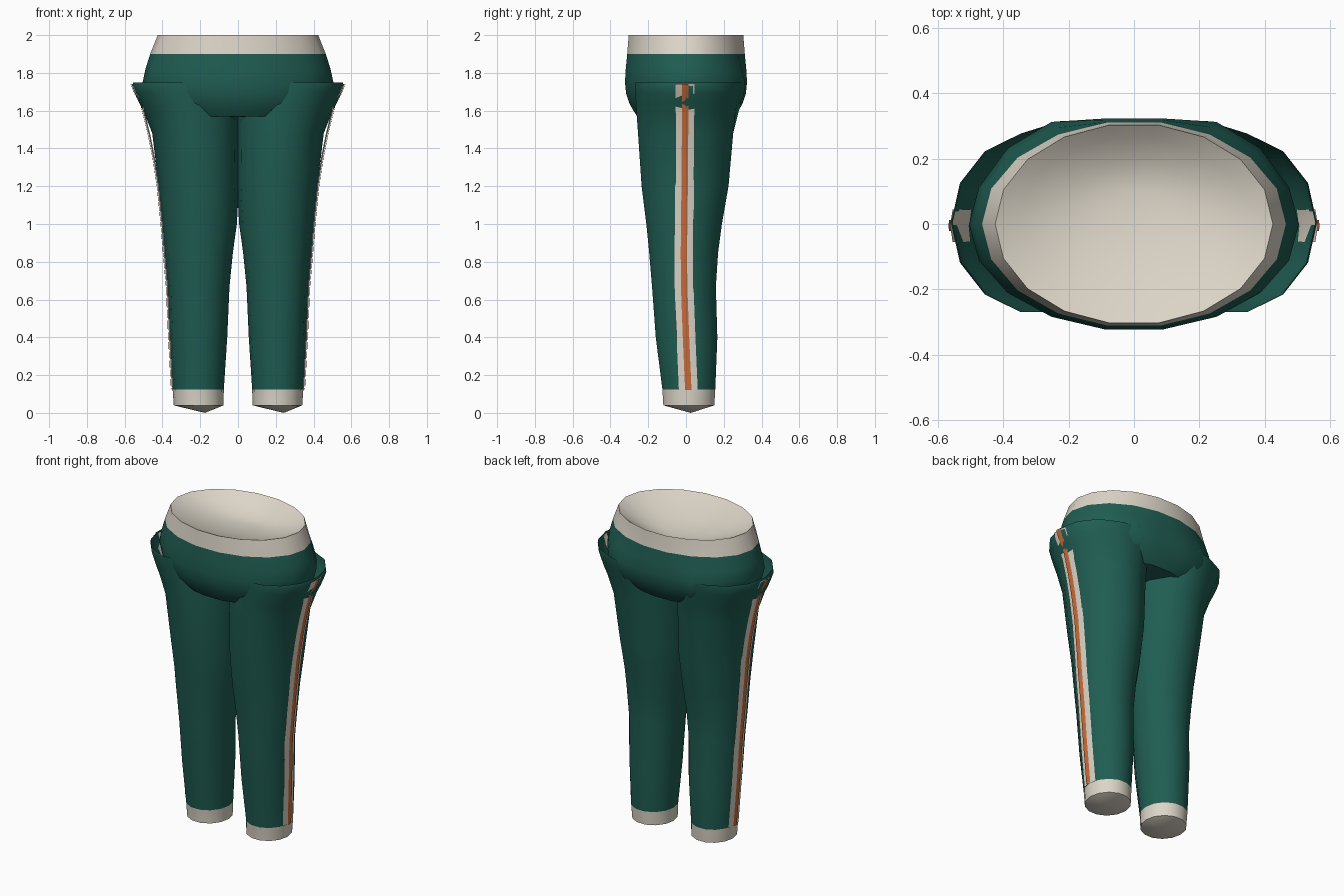
import bpy, bmesh
from math import sin, cos, tau, radians

cube = bpy.data.objects.get("Cube")
if cube:
    bpy.data.objects.remove(cube)


def material(name, rgb):
    mat = bpy.data.materials.new(name)
    mat.use_nodes = True
    mat.diffuse_color = (*rgb, 1)
    mat.node_tree.nodes["Principled BSDF"].inputs["Base Color"].default_value = (*rgb, 1)
    return mat


MATERIALS = [
    material("green cloth", (0.014, 0.11, 0.085)),
    material("cream trim", (0.72, 0.67, 0.58)),
    material("orange stripe", (0.6, 0.155, 0.042)),
]
GREEN, CREAM, ORANGE = range(3)


def loft(bm, rows, colour, closed=True):
    """Skin a list of point rows; colour(z) picks each face's material."""
    loops = [[bm.verts.new(p) for p in row] for row in rows]
    for upper, lower in zip(loops, loops[1:]):
        count = len(upper)
        for i in range(count if closed else count - 1):
            j = (i + 1) % count
            face = bm.faces.new((upper[i], lower[i], lower[j], upper[j]))
            face.material_index = colour(face.calc_center_median().z)
    return loops


def fan(bm, loop, tip, index):
    """Close a ring with triangles that meet at a point."""
    centre = bm.verts.new(tip)
    for a, b in zip(loop, loop[1:] + loop[:1]):
        bm.faces.new((a, centre, b)).material_index = index


def finish(bm, name, angle):
    mesh = bpy.data.meshes.new(name)
    bmesh.ops.recalc_face_normals(bm, faces=bm.faces)
    bm.to_mesh(mesh)
    bm.free()
    for mat in MATERIALS:
        mesh.materials.append(mat)
    obj = bpy.data.objects.new(name, mesh)
    bpy.context.collection.objects.link(obj)
    bpy.ops.object.select_all(action='DESELECT')
    obj.select_set(True)
    bpy.context.view_layer.objects.active = obj
    bpy.ops.object.shade_smooth_by_angle(angle=radians(angle))


# Hips: waistband and seat, with a fuller back on either side
BAND_Z, TOP_Z, HIP_SIDES = 1.9, 2.0, 18
SEAT_COLUMNS = (2, 3, 6, 7)


def hip_ring(z, rx, ry, fullness):
    ring = []
    for i in range(HIP_SIDES):
        angle = tau * i / HIP_SIDES
        scale = fullness if i in SEAT_COLUMNS else 1
        ring.append((rx * cos(angle), ry * sin(angle) * scale, z))
    return ring


hip_profile = [
    (TOP_Z, 0.425, 0.308, 1), (BAND_Z, 0.465, 0.316, 1), (1.82, 0.49, 0.324, 1.05),
    (1.75, 0.505, 0.328, 1.1), (1.69, 0.49, 0.322, 1.1), (1.64, 0.465, 0.305, 1.08),
    (1.6, 0.43, 0.283, 1.05), (1.57, 0.38, 0.262, 1),
]
hip_rings = [hip_ring(*row) for row in hip_profile]
bm = bmesh.new()
hips = loft(bm, hip_rings, lambda z: CREAM if z > BAND_Z else GREEN)
fan(bm, hips[-1], (0, 0, 1.565), GREEN)
finish(bm, "hips", 40)

# Shallow lining inside the waist, lowest towards the back
LINING_TIP = (0, 0.1, 1.9)


def shrink(point, size):
    x, y, z = (tip + (p - tip) * size for p, tip in zip(point, LINING_TIP))
    return x, y, TOP_Z - (TOP_Z - LINING_TIP[2]) * (1 - size * size)


bm = bmesh.new()
lining = loft(bm, [[shrink(p, size) for p in hip_rings[0]] for size in (1, 0.8, 0.5, 0.25)],
              lambda z: CREAM)
fan(bm, lining[-1], LINING_TIP, CREAM)
finish(bm, "waist_lining", 60)


# Legs: height, inner x, outer x, front y, back y
leg_profile = [
    (1.75, 0.01, 0.555, -0.27, 0.278),
    (1.73, 0.01, 0.56, -0.27, 0.277),
    (1.69, 0.005, 0.545, -0.268, 0.273),
    (1.64, 0, 0.523, -0.265, 0.268),
    (1.59, -0.004, 0.497, -0.262, 0.262),
    (1.48, -0.005, 0.454, -0.254, 0.25),
    (1.2, -0.005, 0.42, -0.235, 0.225),
    (1.0, 0.006, 0.4, -0.21, 0.19),
    (0.85, 0.027, 0.388, -0.195, 0.17),
    (0.67, 0.045, 0.372, -0.18, 0.158),
    (0.4, 0.057, 0.36, -0.16, 0.166),
    (0.125, 0.075, 0.346, -0.125, 0.155),
    (0.04, 0.077, 0.34, -0.12, 0.15),
]
CUFF_Z, KNEE_SIDES, SEAT_Z = 0.125, 14, 1.48
STEP = tau / KNEE_SIDES


def leg_ring(z, inner, outer, front, back, side):
    cx, rx = (inner + outer) / 2, (outer - inner) / 2
    cy, ry = (front + back) / 2, (back - front) / 2 / cos(STEP / 2)
    bulge = 0.14 * max(0, z - SEAT_Z)
    return [(side * (cx + rx * cos(STEP * i)),
             cy + ry * sin(STEP * i) + (bulge if i in (4, 5) else 0), z)
            for i in range(KNEE_SIDES)]


# Side stripes: height, outer x, centre y; they dip under the flare of the leg
stripe_profile = [
    (1.74, 0.563, -0.005), (1.69, 0.544, -0.005), (1.64, 0.514, -0.005),
    (1.59, 0.501, -0.005), (1.48, 0.474, -0.005), (1.35, 0.448, -0.006),
    (1.2, 0.425, -0.007), (1.0, 0.405, -0.01), (0.85, 0.393, -0.011),
    (0.67, 0.377, -0.01), (0.4, 0.365, 0), (CUFF_Z, 0.35, 0.012),
]


def stripe(name, side, half_width, edge_drop, lift, index):
    """A thin strip bent round the outside of the leg."""
    rows = [[(side * (x + lift - edge_drop * abs(k)), y + half_width * k, z) for k in (-1, 0, 1)]
            for z, x, y in stripe_profile]
    bm = bmesh.new()
    loft(bm, rows, lambda z: index, closed=False)
    finish(bm, name, 45)


for label, side, tip_x in (("left", 1, 0.243), ("right", -1, -0.175)):
    bm = bmesh.new()
    rings = loft(bm, [leg_ring(*row, side) for row in leg_profile],
                 lambda z: CREAM if z < CUFF_Z else GREEN)
    fan(bm, rings[-1], (tip_x, 0.025, 0), CREAM)
    finish(bm, label + "_leg", 45)
    stripe(label + "_cream_stripe", side, 0.05, 0.008, 0, CREAM)
    stripe(label + "_orange_stripe", side, 0.017, 0.002, 0.005, ORANGE)
